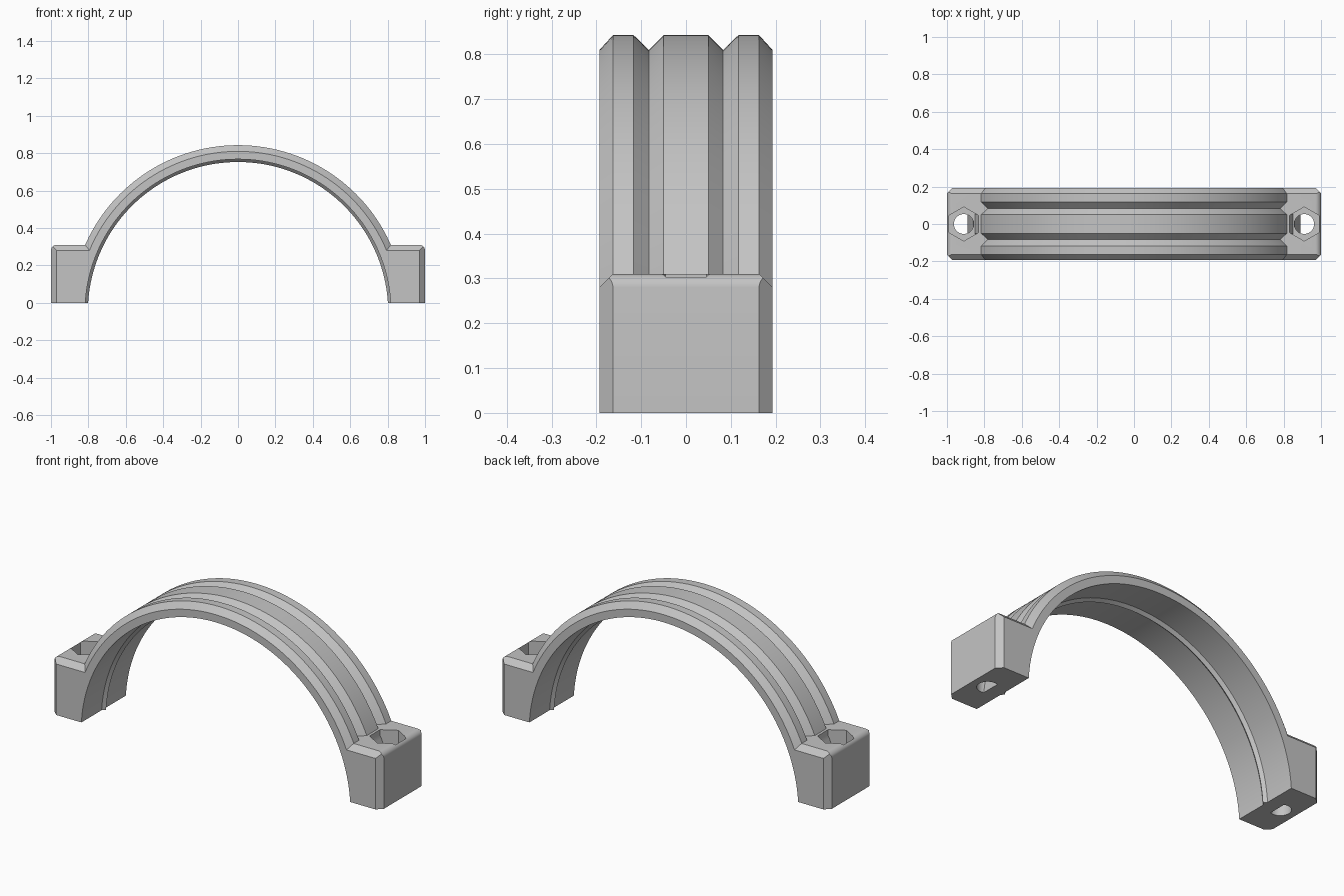
import bpy, bmesh, math
from mathutils import Vector, Matrix

AXIS_Z = -0.05          # height of the arch's centre
HALF_W = 0.193          # half the clamp's depth
CH = 0.03               # chamfer size
TOP = 0.31              # top of the feet

cube = bpy.data.objects.get("Cube")
if cube:
    bpy.data.objects.remove(cube, do_unlink=True)

grey = bpy.data.materials.new("plain grey")
grey.use_nodes = True
colour = (0.55, 0.55, 0.55, 1)
grey.diffuse_color = colour
grey.node_tree.nodes["Principled BSDF"].inputs["Base Color"].default_value = colour


def make_object(name, bm):
    bmesh.ops.recalc_face_normals(bm, faces=bm.faces)
    mesh = bpy.data.meshes.new(name)
    bm.to_mesh(mesh)
    bm.free()
    mesh.materials.append(grey)
    obj = bpy.data.objects.new(name, mesh)
    bpy.context.collection.objects.link(obj)
    return obj


def cut(bm, point, normal):
    """Slice away everything beyond a plane and cap the opening."""
    geom = bm.verts[:] + bm.edges[:] + bm.faces[:]
    bmesh.ops.bisect_plane(bm, geom=geom, plane_co=point, plane_no=normal,
                           clear_outer=True)
    rim = [e for e in bm.edges if e.is_boundary]
    bmesh.ops.holes_fill(bm, edges=rim)


def prism(name, sides, radius, depth, matrix):
    bm = bmesh.new()
    bmesh.ops.create_cone(bm, cap_ends=True, segments=sides, radius1=radius,
                          radius2=radius, depth=depth, matrix=matrix)
    obj = make_object(name, bm)
    obj.hide_render = True
    return obj


def apply_modifiers(obj):
    deps = bpy.context.evaluated_depsgraph_get()
    mesh = bpy.data.meshes.new_from_object(obj.evaluated_get(deps))
    obj.modifiers.clear()
    obj.data = mesh


def boolean(obj, other, operation):
    mod = obj.modifiers.new(operation.lower(), 'BOOLEAN')
    mod.operation = operation
    mod.solver = 'EXACT'
    mod.object = other
    apply_modifiers(obj)
    bpy.data.objects.remove(other, do_unlink=True)


# Arch: grooved outside, one small ridge inside, spun about the y axis
outer, edge, inner, ridge = 0.893, 0.86, 0.818, 0.803
half = [(0.05, outer), (0.083, edge), (0.117, outer), (HALF_W - CH, outer),
        (HALF_W, edge), (HALF_W, inner), (0.017, inner)]
profile = half + [(0, ridge)] + [(-y, r) for y, r in reversed(half)]
SEGMENTS = 160
bm = bmesh.new()
rings = []
for i in range(SEGMENTS):
    a = math.tau * i / SEGMENTS
    rings.append([bm.verts.new((r * math.sin(a), y, AXIS_Z + r * math.cos(a)))
                  for y, r in profile])
n = len(profile)
for i, ring in enumerate(rings):
    following = rings[(i + 1) % SEGMENTS]
    for j in range(n):
        k = (j + 1) % n
        bm.faces.new((ring[j], ring[k], following[k], following[j]))
cut(bm, (0, 0, 0), (0, 0, -1))
arch = make_object("clamp_arch", bm)

# Foot: block with a rounded top outer edge and chamfered sides
bm = bmesh.new()
bmesh.ops.create_cube(bm, size=1, matrix=Matrix.Translation((0.85, 0, TOP / 2))
                      @ Matrix.Diagonal((0.3, 2 * HALF_W, TOP, 1)))
top_edge = [e for e in bm.edges
            if all(v.co.x > 0.9 and v.co.z > 0.2 for v in e.verts)]
bmesh.ops.bevel(bm, geom=top_edge, offset=CH, segments=8, profile=0.5,
                affect='EDGES')
for s in (-1, 1):
    cut(bm, (0.9, s * (HALF_W - CH), TOP), (0, s, 1))
    cut(bm, (1, s * (HALF_W - CH), 0), (1, s, 0))
feet = make_object("bolt_feet", bm)

# Foot cut-outs: arch clearance, bolt hole and nut pocket
BOLT_X, POCKET_Z = 0.91, 0.22
boolean(feet, prism("arch_cutter", SEGMENTS, 0.84, 1,
                    Matrix.Translation((0, 0, AXIS_Z))
                    @ Matrix.Rotation(math.pi / 2, 4, 'X')), 'DIFFERENCE')
boolean(feet, prism("bolt_cutter", 48, 0.053, 1,
                    Matrix.Translation((BOLT_X, 0, 0))), 'DIFFERENCE')
boolean(feet, prism("nut_cutter", 6, 0.091, 0.4,
                    Matrix.Translation((BOLT_X, 0, POCKET_Z + 0.2))), 'DIFFERENCE')

# Second foot, then join both feet to the arch
mirror = feet.modifiers.new("mirror", 'MIRROR')
mirror.use_mirror_merge = False
apply_modifiers(feet)
boolean(arch, feet, 'UNION')
arch.name = "pipe_clamp_half"

bpy.ops.object.select_all(action='DESELECT')
arch.select_set(True)
bpy.context.view_layer.objects.active = arch
bpy.ops.object.shade_smooth_by_angle(angle=math.radians(25))
